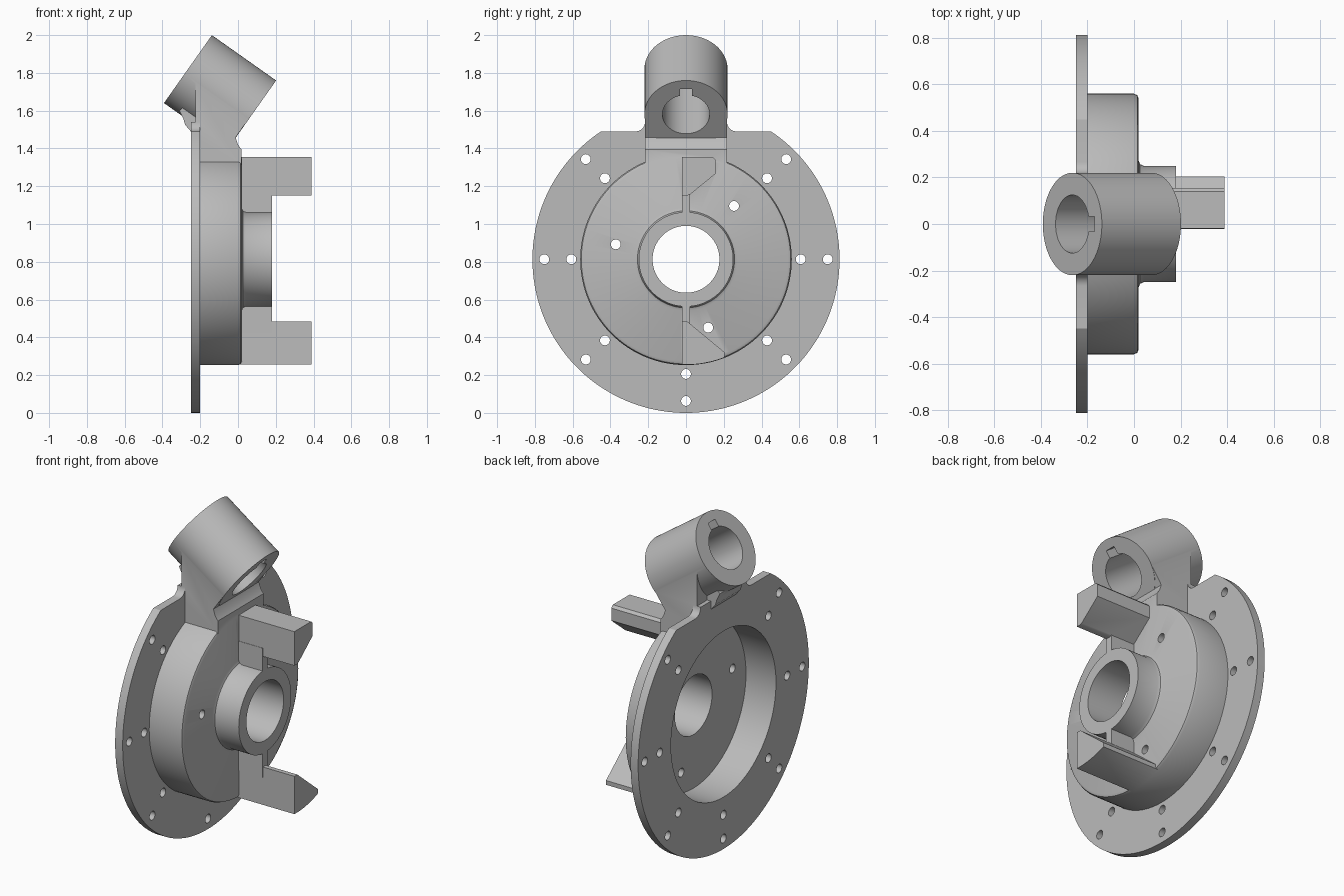
import bpy, bmesh, math
from mathutils import Vector

cube = bpy.data.objects.get("Cube")
if cube:
    bpy.data.objects.remove(cube, do_unlink=True)

CZ = 0.813           # height of the main axis
TILT = math.radians(125)
AXIS = Vector((math.sin(TILT), 0, math.cos(TILT)))
UP = Vector((-AXIS.z, 0, AXIS.x))
TOP_END, LOW_END = Vector((-0.265, 0, 1.82)), Vector((0.075, 0, 1.58))

metal = bpy.data.materials.new("grey metal")
metal.use_nodes = True
metal.diffuse_color = (0.5, 0.5, 0.5, 1)
metal.node_tree.nodes["Principled BSDF"].inputs["Base Color"].default_value = (0.5, 0.5, 0.5, 1)


def finish(name, bm):
    bmesh.ops.recalc_face_normals(bm, faces=bm.faces)
    mesh = bpy.data.meshes.new(name)
    bm.to_mesh(mesh)
    bm.free()
    mesh.materials.append(metal)
    ob = bpy.data.objects.new(name, mesh)
    bpy.context.collection.objects.link(ob)
    return ob


def prism(name, pts, lo, hi, along="x"):
    """Extrude a (y, z) outline along x, or an (x, z) outline along y."""
    bm = bmesh.new()
    place = (lambda p, d: (d, p[0], p[1])) if along == "x" else (lambda p, d: (p[0], d, p[1]))
    a = [bm.verts.new(place(p, lo)) for p in pts]
    b = [bm.verts.new(place(p, hi)) for p in pts]
    bm.faces.new(a)
    bm.faces.new(b)
    n = len(pts)
    for i in range(n):
        bm.faces.new((a[i], a[(i + 1) % n], b[(i + 1) % n], b[i]))
    return finish(name, bm)


def lathe(name, profile, n=128):
    """Turn an (x, radius) profile about the main axis."""
    bm = bmesh.new()
    rings = [[bm.verts.new((x, r * math.cos(i * math.tau / n), CZ + r * math.sin(i * math.tau / n)))
              for i in range(n)] for x, r in profile]
    for a, b in zip(rings, rings[1:]):
        for i in range(n):
            bm.faces.new((a[i], a[(i + 1) % n], b[(i + 1) % n], b[i]))
    bm.faces.new(rings[0])
    bm.faces.new(rings[-1])
    return finish(name, bm)


def rod(name, p, q, r, n=64):
    p, q = Vector(p), Vector(q)
    bpy.ops.mesh.primitive_cylinder_add(vertices=n, radius=r, depth=(q - p).length, location=(p + q) / 2)
    ob = bpy.context.object
    ob.name = name
    ob.rotation_euler = (0, math.atan2((q - p).x, (q - p).z), 0)
    ob.data.materials.append(metal)
    return ob


def combine(target, other, op):
    bpy.context.view_layer.update()
    other.hide_render = True
    mod = target.modifiers.new(op, "BOOLEAN")
    mod.operation, mod.solver, mod.object = op, "EXACT", other
    bpy.context.view_layer.objects.active = target
    bpy.ops.object.modifier_apply(modifier=mod.name)
    bpy.data.objects.remove(other, do_unlink=True)


def arc(cy, cz, r, start, end, n):
    steps = [math.radians(start + (end - start) * i / n) for i in range(n + 1)]
    return [(cy + r * math.cos(t), cz + r * math.sin(t)) for t in steps]


# Flange: disc cut flat at the top, with a filleted tab under the neck
flat = 1.49
cut = math.degrees(math.asin((flat - CZ) / CZ))
outline = arc(0, CZ, CZ, 180 - cut, 360 + cut, 128)
outline += arc(0.267, flat + 0.05, 0.05, 270, 180, 6)
outline += arc(-0.267, flat + 0.05, 0.05, 0, -90, 6)
housing = prism("bearing_housing", outline, -0.25, -0.2)

# Cup and central boss, with rounded rim and base fillet
parts = [lathe("cup_and_boss", [(-0.22, 0.56), (0.0, 0.56), (0.014, 0.554), (0.02, 0.54),
                                (0.02, 0.272), (0.026, 0.257), (0.042, 0.25), (0.18, 0.25)])]

# Neck carrying the tilted sleeve
corner = LOW_END - AXIS * 0.002
foot = corner - UP * 0.15
parts.append(prism("neck", [(-0.225, 1.25), (0.018, 1.25), (0.018, 1.395), (0.0, 1.42), (foot.x, foot.z),
                            (corner.x, corner.z), (-0.225, 1.787)], -0.217, 0.217, "y"))
parts.append(prism("neck_fillet", [(-0.21, 1.45), (-0.25, 1.49), (-0.28, 1.525), (-0.29, 1.56),
                                   (-0.31, 1.6), (-0.21, 1.7)], -0.12, 0.12, "y"))
parts.append(rod("tilted_sleeve", TOP_END, LOW_END, 0.22, 96))

# Prongs and the ribs joining them to the boss
parts.append(prism("upper_prong", [(-0.02, 1.355), (0.14, 1.355), (0.155, 1.34), (0.155, 1.265),
                                   (0.02, 1.155), (0.005, 1.15), (-0.02, 1.15)], 0.0, 0.39))
bottom = arc(0, CZ, 0.558, 267.9, 291.5, 12)
parts.append(prism("lower_prong", bottom + [(0.205, 0.32), (0.008, 0.483), (-0.02, 0.483)], 0.0, 0.39))
for name, lo, hi in (("upper_rib", 1.03, 1.2), ("lower_rib", 0.42, 0.6)):
    parts.append(prism(name, [(-0.022, lo), (0.022, lo), (0.022, hi), (-0.022, hi)], 0.0, 0.18))
for part in parts:
    combine(housing, part, "UNION")

# Rear recess and main bore
combine(housing, lathe("recess_cutter", [(-0.4, 0.5), (-0.05, 0.5)]), "DIFFERENCE")
combine(housing, lathe("bore_cutter", [(-0.4, 0.177), (0.4, 0.177)], 96), "DIFFERENCE")

# Sleeve bore with its keyway
combine(housing, rod("sleeve_cutter", TOP_END - AXIS * 0.1, LOW_END + AXIS * 0.1, 0.125), "DIFFERENCE")
bpy.ops.mesh.primitive_cube_add(size=1, location=(TOP_END + LOW_END) / 2 + UP * 0.0825)
key = bpy.context.object
key.rotation_euler = (0, TILT, 0)
key.scale = (0.165, 0.066, 0.7)
combine(housing, key, "DIFFERENCE")

# Bolt holes: two rings in the flange, three in the cup floor
holes = [(r, a) for r in (0.75, 0.607) for a in range(0, 360, 45) if a != 90]
holes += [(0.38, a) for a in (48, 168, 288)]
for r, a in holes:
    t = math.radians(a)
    y, z = r * math.cos(t), CZ + r * math.sin(t)
    combine(housing, rod("hole_cutter", (-0.3, y, z), (0.1, y, z), 0.026, 24), "DIFFERENCE")

# Smooth curves, sharp edges
bpy.ops.object.select_all(action="DESELECT")
housing.select_set(True)
bpy.context.view_layer.objects.active = housing
bpy.ops.object.shade_smooth_by_angle(angle=math.radians(30))
